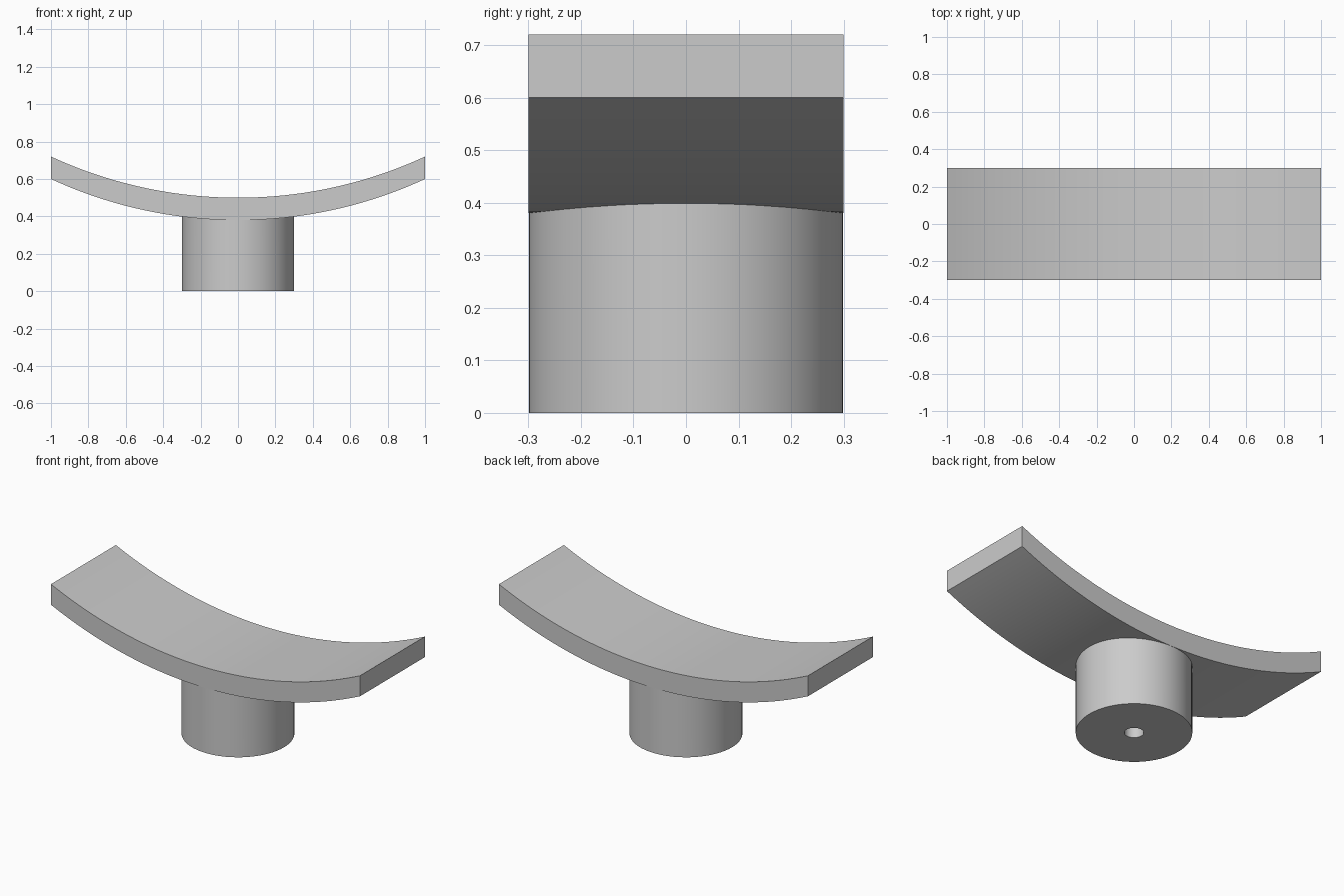
import bpy, bmesh
from math import sin, cos, pi, sqrt

if "Cube" in bpy.data.objects:
    bpy.data.objects.remove(bpy.data.objects["Cube"], do_unlink=True)

grey = bpy.data.materials.new("light_grey")
grey.use_nodes = True
colour = (0.6, 0.6, 0.6, 1)
grey.diffuse_color = colour
grey.node_tree.nodes["Principled BSDF"].inputs["Base Color"].default_value = colour

ARC_RADIUS = 2.383
THICKNESS = 0.12
HALF_DEPTH = 0.3


def underside(x):
    return 0.38 + ARC_RADIUS - sqrt(ARC_RADIUS ** 2 - x * x)


def finish(name, bm):
    bmesh.ops.recalc_face_normals(bm, faces=bm.faces)
    mesh = bpy.data.meshes.new(name)
    bm.to_mesh(mesh)
    bm.free()
    mesh.materials.append(grey)
    obj = bpy.data.objects.new(name, mesh)
    bpy.context.collection.objects.link(obj)
    bpy.ops.object.select_all(action="DESELECT")
    obj.select_set(True)
    bpy.context.view_layer.objects.active = obj
    bpy.ops.object.shade_smooth_by_angle(angle=0.5)


# Curved plate: arc strip with a constant vertical thickness
bm = bmesh.new()
STEPS = 48
sections = []
for i in range(STEPS + 1):
    x = -1 + 2 * i / STEPS
    z = underside(x)
    corners = [(-HALF_DEPTH, z), (HALF_DEPTH, z),
               (HALF_DEPTH, z + THICKNESS), (-HALF_DEPTH, z + THICKNESS)]
    sections.append([bm.verts.new((x, y, h)) for y, h in corners])
for a, b in zip(sections, sections[1:]):
    for k in range(4):
        n = (k + 1) % 4
        bm.faces.new((a[k], a[n], b[n], b[k]))
bm.faces.new(sections[0])
bm.faces.new(sections[-1])
finish("curved_plate", bm)

# Round post with a blind hole, its top following the plate's underside
bm = bmesh.new()
SIDES = 64
POST_RADIUS = 0.299
HOLE_RADIUS = 0.05
HOLE_DEPTH = 0.3


def ring(radius, height):
    verts = []
    for i in range(SIDES):
        a = 2 * pi * i / SIDES
        x, y = radius * cos(a), radius * sin(a)
        verts.append(bm.verts.new((x, y, height(x))))
    return verts


rings = [ring(POST_RADIUS, lambda x: underside(x) + 0.02),
         ring(POST_RADIUS, lambda x: 0),
         ring(HOLE_RADIUS, lambda x: 0),
         ring(HOLE_RADIUS, lambda x: HOLE_DEPTH)]
for a, b in zip(rings, rings[1:]):
    for i in range(SIDES):
        n = (i + 1) % SIDES
        bm.faces.new((a[i], a[n], b[n], b[i]))
bm.faces.new(rings[0])
bm.faces.new(rings[-1])
finish("round_post", bm)
